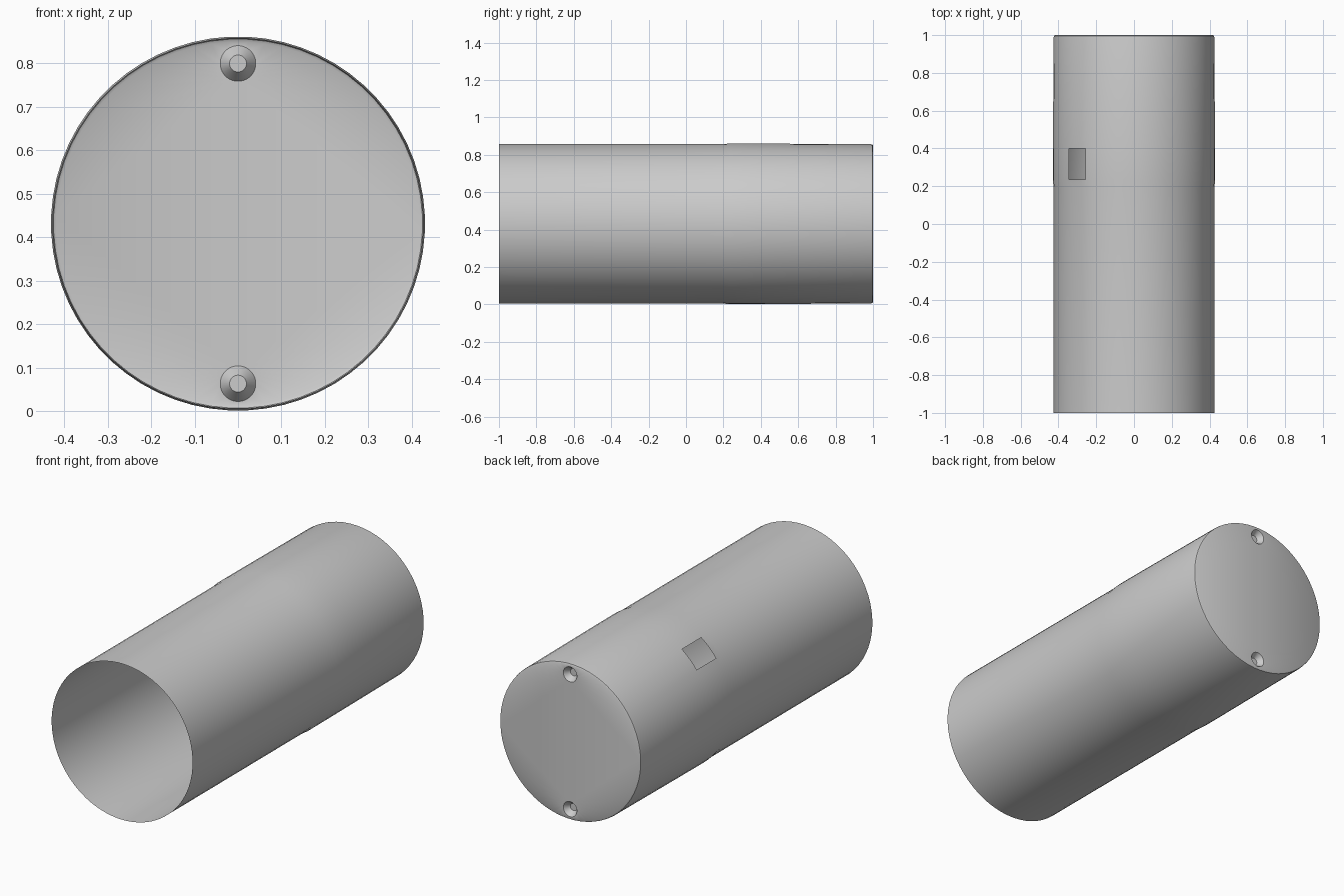
import bpy
import bmesh
from math import cos, sin, tau, pi, radians
from mathutils import Vector

if "Cube" in bpy.data.objects:
    bpy.data.objects.remove(bpy.data.objects["Cube"], do_unlink=True)

SEGMENTS = 64
CENTRE = 0.431

grey = bpy.data.materials.new("plain grey")
grey.use_nodes = True
colour = (0.6, 0.6, 0.6, 1)
grey.diffuse_color = colour
grey.node_tree.nodes["Principled BSDF"].inputs["Base Color"].default_value = colour


def ring(bm, radius, y, z=CENTRE, count=SEGMENTS, phase=0.5):
    """Circle of vertices around the y axis."""
    angles = [(i + phase) * tau / count for i in range(count)]
    return [bm.verts.new((radius * cos(a), y, z + radius * sin(a))) for a in angles]


def bridge(bm, a, b):
    """Quads between two rings, facing outward when y increases."""
    n = len(a)
    return [bm.faces.new((a[i], b[i], b[(i + 1) % n], a[(i + 1) % n])) for i in range(n)]


def finish(bm, name):
    mesh = bpy.data.meshes.new(name)
    bm.to_mesh(mesh)
    bm.free()
    mesh.materials.append(grey)
    obj = bpy.data.objects.new(name, mesh)
    bpy.context.collection.objects.link(obj)
    bpy.ops.object.select_all(action="DESELECT")
    obj.select_set(True)
    bpy.context.view_layer.objects.active = obj
    bpy.ops.object.shade_smooth_by_angle(angle=radians(30))
    return obj


# Thin sleeve: straight front, small flare, taper and rounded back rim
profile = [(0.426, -1), (0.426, 0.19), (0.430, 0.235), (0.4295, 0.40),
           (0.426, 0.988), (0.4243, 0.9965), (0.418, 1)]
bm = bmesh.new()
rings = [ring(bm, r, y) for r, y in profile]
bands = [bridge(bm, a, b) for a, b in zip(rings, rings[1:])]

# Small window cut through the upper right of the sleeve
window = Vector((-1, 0, 1)).normalized()
opening = []
for face in bands[2]:
    outward = face.calc_center_median() - Vector((0, 0, CENTRE))
    outward.y = 0
    if outward.angle(window) < radians(8):
        opening.append(face)
bmesh.ops.delete(bm, geom=opening, context="FACES")

# Back cap with two tapered screw recesses
loops = [rings[-1]]
for side in (-1, 1):
    z = CENTRE + side * 0.368
    mouth = ring(bm, 0.041, 1, z, 32)
    floor = ring(bm, 0.0195, 0.97, z, 32)
    bridge(bm, mouth, floor)
    bm.faces.new(floor)
    loops.append(mouth)
edges = []
for loop in loops:
    for i, v in enumerate(loop):
        w = loop[(i + 1) % len(loop)]
        edges.append(bm.edges.get((v, w)) or bm.edges.new((v, w)))
bmesh.ops.triangle_fill(bm, use_beauty=True, use_dissolve=False, edges=edges)

# Face everything outward
bmesh.ops.recalc_face_normals(bm, faces=bm.faces)
bm.faces.ensure_lookup_table()
probe = bm.faces[0]
offset = probe.calc_center_median() - Vector((0, 0, CENTRE))
offset.y = 0
if probe.normal.dot(offset) < 0:
    bmesh.ops.reverse_faces(bm, faces=bm.faces)
finish(bm, "capped_sleeve")
